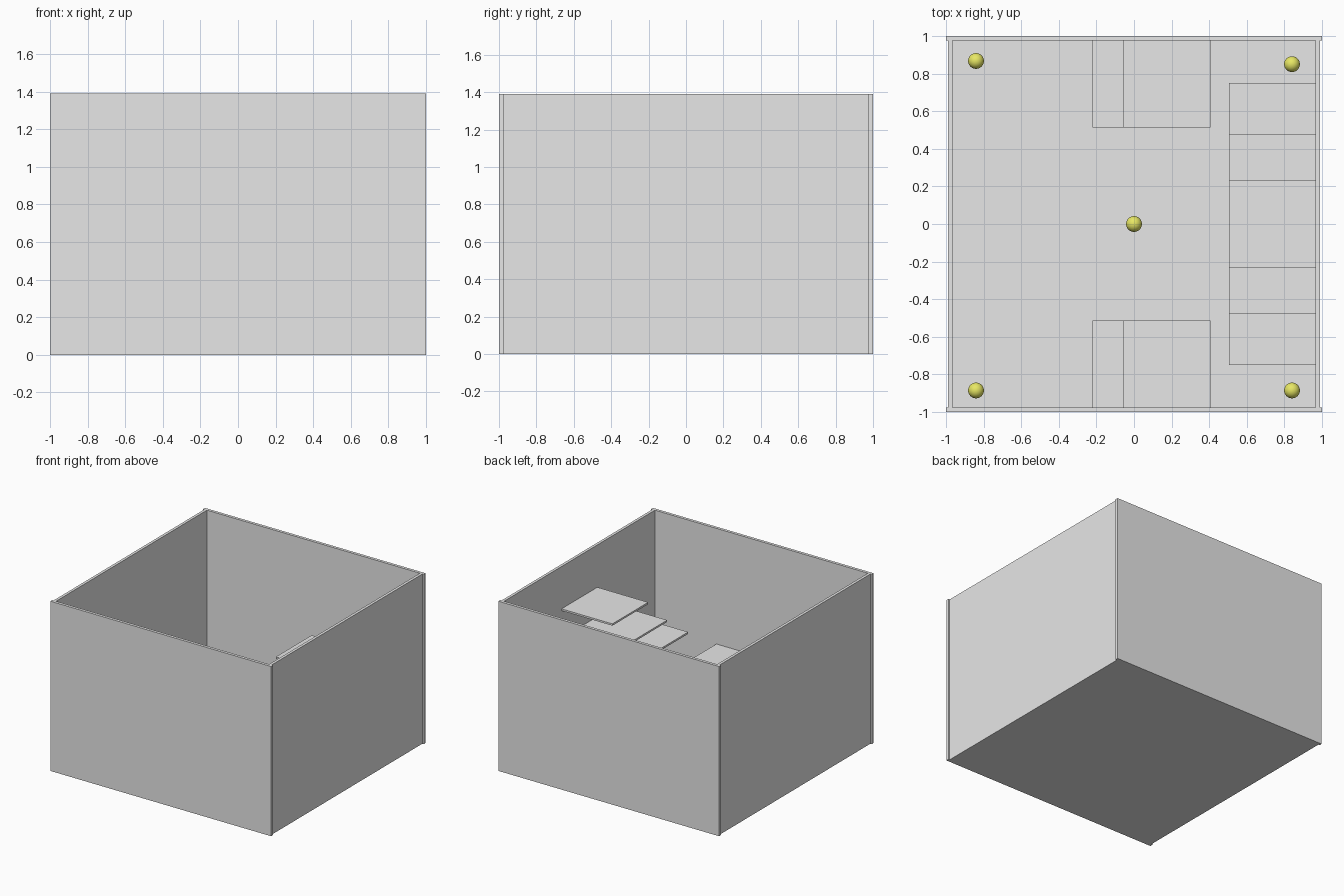
import bpy

if "Cube" in bpy.data.objects:
    bpy.data.objects.remove(bpy.data.objects["Cube"], do_unlink=True)


def make_material(name, colour):
    mat = bpy.data.materials.new(name)
    mat.use_nodes = True
    mat.diffuse_color = colour
    mat.node_tree.nodes["Principled BSDF"].inputs["Base Color"].default_value = colour
    return mat


grey = make_material("light grey", (0.8, 0.8, 0.8, 1))
yellow = make_material("yellow", (0.8, 0.8, 0.13, 1))


def box(name, xs, ys, zs):
    """Axis-aligned grey box given its extent on each axis."""
    bpy.ops.mesh.primitive_cube_add(size=1)
    ob = bpy.context.object
    ob.name = name
    ob.location = [(a + b) / 2 for a, b in (xs, ys, zs)]
    ob.scale = [b - a for a, b in (xs, ys, zs)]
    ob.data.materials.append(grey)
    return ob


HEIGHT = 1.39
SIDE_OUT, SIDE_IN, END_IN = 0.988, 0.965, 0.976
FLOOR = 0.015
PLATE, THICK = 0.463, 0.015

# Open-topped room: floor, long end walls and side walls between them
box("floor", (-SIDE_OUT, SIDE_OUT), (-END_IN, END_IN), (0, FLOOR))
box("front_wall", (-1, 1), (-1, -END_IN), (0, HEIGHT))
box("back_wall", (-1, 1), (END_IN, 1), (0, HEIGHT))
box("right_wall", (-SIDE_OUT, -SIDE_IN), (-END_IN, END_IN), (0, HEIGHT))
box("left_wall", (SIDE_IN, SIDE_OUT), (-END_IN, END_IN), (0, HEIGHT))


def platform(name, x, y, top):
    """Thin square step with its lowest corner at x, y."""
    box(name, (x, x + PLATE), (y, y + PLATE), (top - THICK, top))


# Two mirrored flights of floating steps that meet at the highest one
flight = [(-0.22, 0.513, 0.22), (-0.055, 0.513, 0.443),
          (0.505, 0.286, 0.602), (0.505, 0.014, 0.803)]
for i, (x, y, top) in enumerate(flight, 1):
    platform(f"back_step_{i}", x, y, top)
    platform(f"front_step_{i}", x, -y - PLATE, top)
platform("top_step", 0.505, -PLATE / 2, 1.043)

# Yellow balls resting on the floor
RADIUS = 0.042
for i, (x, y) in enumerate([(0, 0), (-0.84, 0.867), (0.84, 0.85),
                            (-0.84, -0.885), (0.84, -0.885)], 1):
    bpy.ops.mesh.primitive_uv_sphere_add(segments=32, ring_count=16, radius=RADIUS,
                                         location=(x, y, FLOOR + RADIUS))
    ball = bpy.context.object
    ball.name = f"ball_{i}"
    ball.data.materials.append(yellow)
    bpy.ops.object.shade_smooth()
